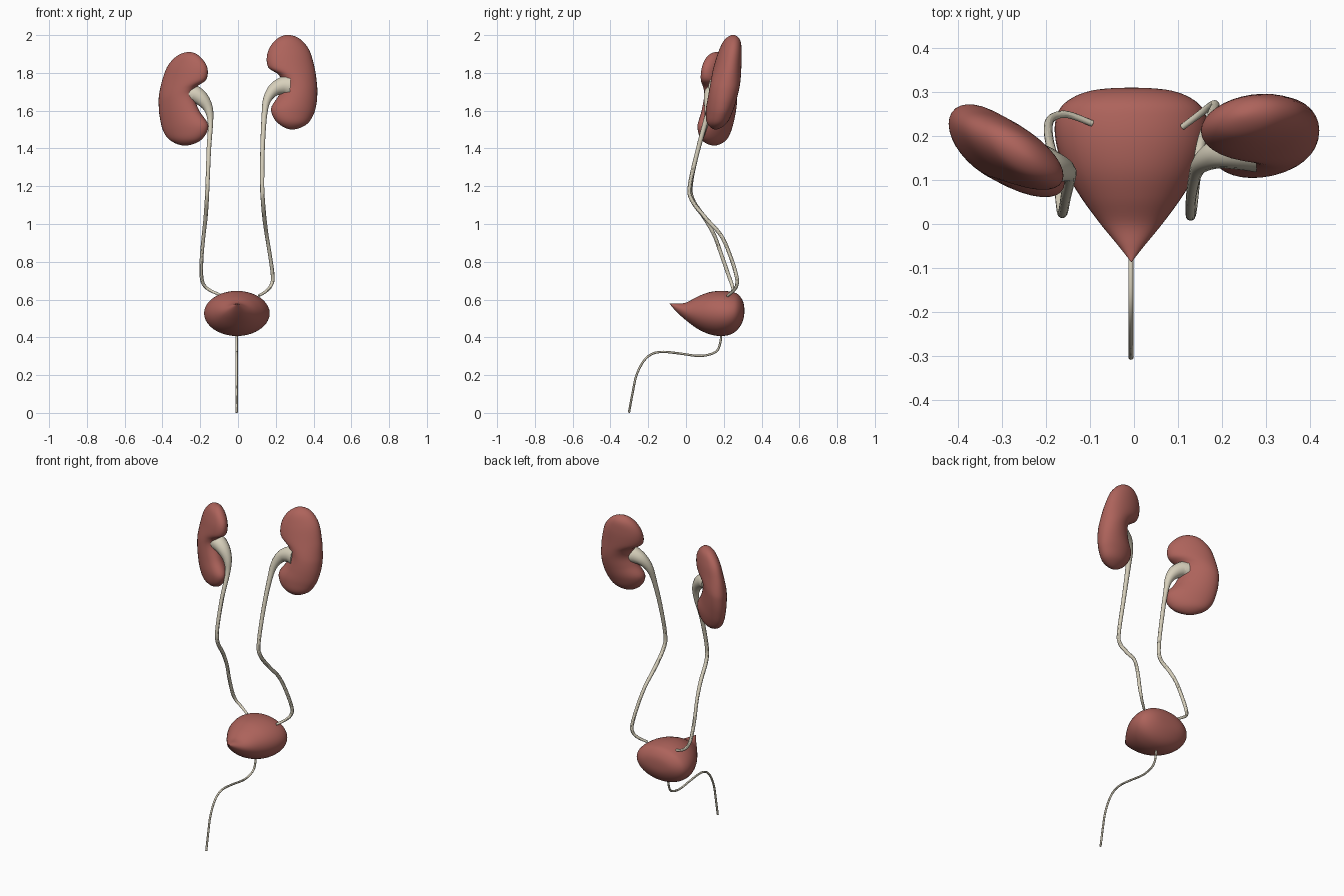
import bpy, math
from mathutils import Vector

if "Cube" in bpy.data.objects:
    bpy.data.objects.remove(bpy.data.objects["Cube"])


def material(name, rgb):
    m = bpy.data.materials.new(name)
    m.diffuse_color = (*rgb, 1)
    m.use_nodes = True
    m.node_tree.nodes["Principled BSDF"].inputs["Base Color"].default_value = m.diffuse_color
    return m


ORGAN = material("organ_red", (0.42, 0.125, 0.105))
DUCT = material("duct_cream", (0.68, 0.63, 0.50))


def smooth_rows(rows, before, after, n=6):
    """Catmull-Rom interpolation through rows of numbers."""
    pts = [Vector(p) for p in [before, *rows, after]]
    out = []
    for i in range(1, len(pts) - 2):
        a, b, c, d = pts[i - 1:i + 3]
        for k in range(n):
            t = k / n
            out.append(0.5 * (2 * b + (c - a) * t + (2 * a - 5 * b + 4 * c - d) * t * t
                              + (3 * b - 3 * c + d - a) * t ** 3))
    return out + [pts[-2]]


def loft(name, rings, mat):
    """Skin closed rings; first and last rings collapse to poles."""
    n = len(rings[0])
    start = sum((Vector(p) for p in rings[0]), Vector()) / n
    end = sum((Vector(p) for p in rings[-1]), Vector()) / n
    body = rings[1:-1]
    verts = [start] + [p for r in body for p in r] + [end]
    last = len(verts) - 1
    faces = []
    for j in range(n):
        k = (j + 1) % n
        faces.append((0, 1 + k, 1 + j))
        for i in range(len(body) - 1):
            a = 1 + i * n
            faces.append((a + j, a + k, a + n + k, a + n + j))
        a = 1 + (len(body) - 1) * n
        faces.append((a + j, a + k, last))
    me = bpy.data.meshes.new(name)
    me.from_pydata(verts, [], faces)
    ob = bpy.data.objects.new(name, me)
    bpy.context.collection.objects.link(ob)
    me.materials.append(mat)
    bpy.ops.object.select_all(action='DESELECT')
    ob.select_set(True)
    bpy.context.view_layer.objects.active = ob
    bpy.ops.object.mode_set(mode='EDIT')
    bpy.ops.mesh.select_all(action='SELECT')
    bpy.ops.mesh.normals_make_consistent(inside=False)
    bpy.ops.object.mode_set(mode='OBJECT')
    bpy.ops.object.shade_smooth()
    return ob


def kidney(name, rows, side, centre, slope_x, slope_z):
    """Rows: inner x, z, outer x, z, half depth; sheared to its resting tilt."""
    def flip(r):
        return (r[2], r[3], r[0], r[1], -r[4])
    cx, cy, cz = centre
    rings = []
    for xi, zi, xo, zo, h in smooth_rows(rows, flip(rows[1]), flip(rows[-2])):
        ring = []
        for j in range(32):
            t = math.tau * j / 32
            x = side * ((xi + xo) / 2 + (xo - xi) / 2 * math.cos(t))
            z = (zi + zo) / 2 + (zo - zi) / 2 * math.cos(t)
            y = cy + slope_x * (x - cx) + slope_z * (z - cz) + h * math.sin(t)
            ring.append((x, y, z))
        rings.append(ring)
    return loft(name, rings, ORGAN)


def tube(name, rows):
    """Tapered duct through rows of x, y, z, radius."""
    pts = smooth_rows(rows, rows[0], rows[-1])
    cu = bpy.data.curves.new(name, 'CURVE')
    cu.dimensions = '3D'
    cu.bevel_depth = 1.0
    cu.bevel_resolution = 4
    cu.use_fill_caps = True
    sp = cu.splines.new('POLY')
    sp.points.add(len(pts) - 1)
    for p, v in zip(sp.points, pts):
        p.co = (v[0], v[1], v[2], 1)
        p.radius = v[3]
    ob = bpy.data.objects.new(name, cu)
    bpy.context.collection.objects.link(ob)
    cu.materials.append(DUCT)
    bpy.ops.object.select_all(action='DESELECT')
    ob.select_set(True)
    bpy.context.view_layer.objects.active = ob
    bpy.ops.object.convert(target='MESH')
    bpy.ops.object.shade_smooth_by_angle()


# Kidneys: the one on +x sits higher
kidney("kidney_high", [
    (.25, 2.0, .25, 2.0, 0), (.19, 1.965, .32, 1.985, .04), (.155, 1.90, .375, 1.925, .06),
    (.16, 1.83, .405, 1.83, .072), (.215, 1.79, .417, 1.75, .077), (.235, 1.74, .42, 1.70, .078),
    (.215, 1.68, .416, 1.64, .076), (.175, 1.61, .40, 1.58, .07), (.205, 1.54, .36, 1.525, .05),
    (.28, 1.50, .28, 1.50, 0)], 1, (.29, .205, 1.75), 0.12, 0.19)
kidney("kidney_low", [
    (.25, 1.91, .25, 1.91, 0), (.20, 1.885, .315, 1.895, .04), (.163, 1.83, .37, 1.84, .06),
    (.168, 1.765, .40, 1.765, .07), (.22, 1.725, .417, 1.69, .075), (.235, 1.68, .42, 1.64, .076),
    (.205, 1.60, .415, 1.57, .075), (.157, 1.52, .395, 1.49, .07), (.195, 1.445, .355, 1.44, .05),
    (.28, 1.415, .28, 1.415, 0)], -1, (-.29, .165, 1.66), -0.48, 0.05)

# Ureters: funnel at the kidney, long bend, hook into the bladder
tube("ureter_high", [
    (.27, .175, 1.73, .058), (.235, .17, 1.73, .048), (.19, .16, 1.71, .035), (.155, .14, 1.66, .023),
    (.14, .115, 1.58, .015), (.13, .065, 1.40, .012), (.128, .02, 1.20, .011), (.132, .035, 1.12, .011),
    (.14, .105, 1.03, .011), (.152, .185, .94, .01), (.17, .235, .83, .01), (.184, .268, .72, .01),
    (.175, .268, .675, .009), (.15, .25, .645, .008), (.11, .22, .62, .007)])
tube("ureter_low", [
    (-.26, .15, 1.69, .05), (-.225, .14, 1.685, .046), (-.185, .13, 1.655, .037), (-.155, .12, 1.605, .024),
    (-.146, .105, 1.53, .014), (-.154, .065, 1.40, .012), (-.161, .027, 1.22, .011), (-.165, .035, 1.13, .011),
    (-.172, .10, 1.03, .011), (-.182, .15, .94, .01), (-.192, .19, .83, .01), (-.194, .225, .73, .01),
    (-.182, .243, .68, .009), (-.15, .248, .65, .008), (-.095, .228, .625, .007)])

# Bladder: rows of y, top z, bottom z, half width from pointed front to round back
bladder = [(-.087, .578, .578, 0), (-.05, .579, .535, .029), (0, .584, .49, .07), (.06, .615, .446, .114),
           (.12, .638, .418, .149), (.18, .646, .407, .170), (.235, .642, .415, .172), (.275, .628, .443, .150),
           (.302, .59, .49, .092), (.309, .54, .54, 0)]
b = bladder[-2]
rings = []
for y, top, bot, w in smooth_rows(bladder, bladder[0], (b[0], b[2], b[1], -b[3])):
    ring = []
    for j in range(40):
        t = math.tau * j / 40
        ring.append((-.006 + w * math.cos(t), y, (top + bot) / 2 + (top - bot) / 2 * math.sin(t)))
    rings.append(ring)
loft("bladder", rings, ORGAN)

# Urethra
tube("urethra", [(-.007, y, z, .006) for y, z in [
    (.186, .43), (.183, .38), (.165, .33), (.12, .308), (.06, .302), (-.03, .314), (-.12, .323),
    (-.18, .312), (-.225, .273), (-.262, .20), (-.28, .12), (-.302, .001)]])
